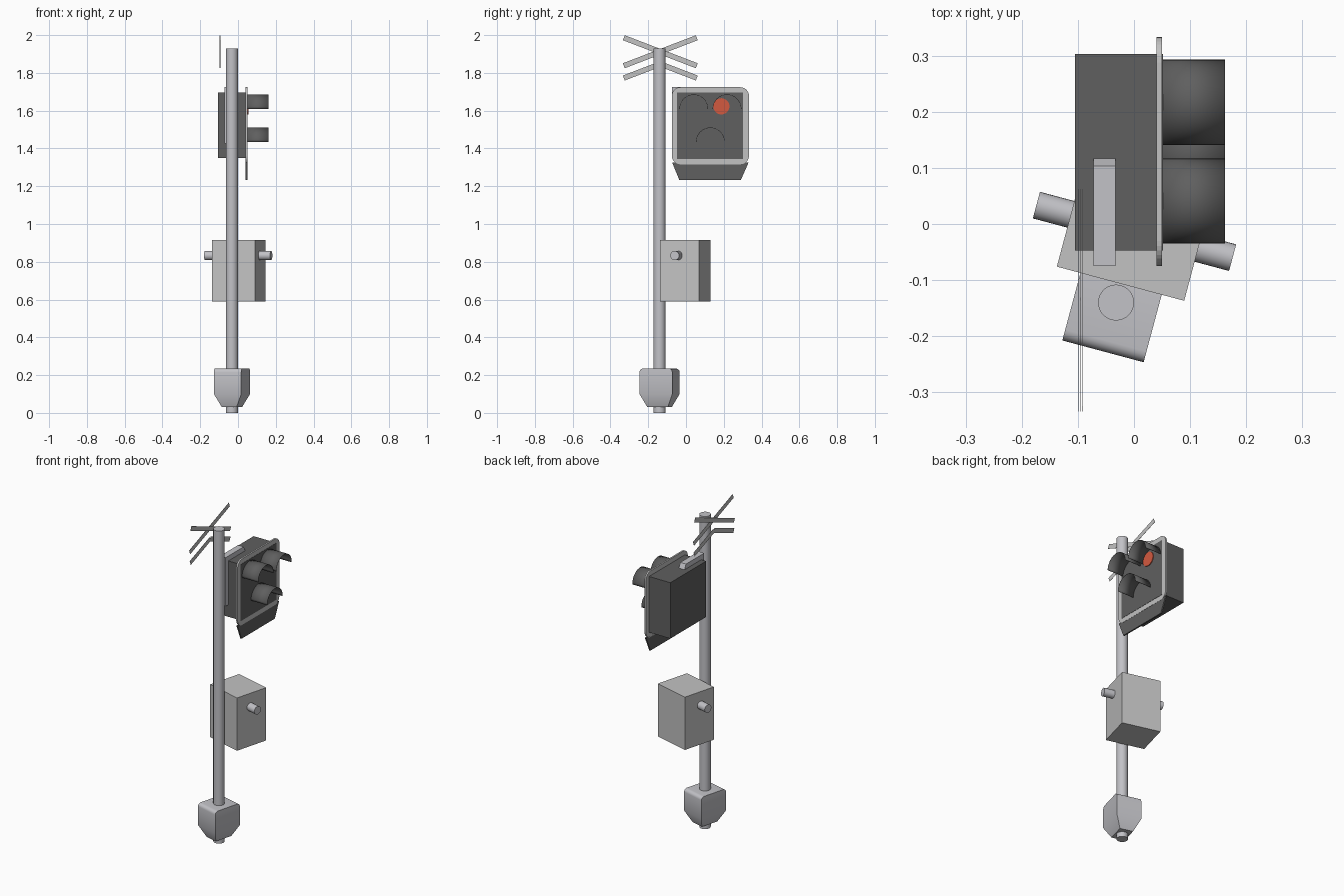
import bpy, bmesh, math
from mathutils import Matrix, Vector

if "Cube" in bpy.data.objects:
    bpy.data.objects.remove(bpy.data.objects["Cube"])


def material(name, col):
    m = bpy.data.materials.new(name)
    m.diffuse_color = (*col, 1)
    m.use_nodes = True
    m.node_tree.nodes["Principled BSDF"].inputs["Base Color"].default_value = m.diffuse_color
    return m


STEEL = material("steel grey", (0.54, 0.54, 0.57))
GREY = material("light grey", (0.54, 0.54, 0.54))
DARK = material("dark grey", (0.115, 0.115, 0.115))
RED = material("signal red", (0.65, 0.10, 0.05))
TURN = Matrix.Rotation(math.radians(-15), 4, 'Z')


def finish(name, bm, mat, smooth=False, normals=True):
    if normals:
        bmesh.ops.recalc_face_normals(bm, faces=bm.faces)
    me = bpy.data.meshes.new(name)
    bm.to_mesh(me)
    bm.free()
    me.materials.append(mat)
    ob = bpy.data.objects.new(name, me)
    bpy.context.collection.objects.link(ob)
    if smooth:
        bpy.context.view_layer.objects.active = ob
        ob.select_set(True)
        bpy.ops.object.shade_smooth_by_angle(angle=math.radians(35))
        ob.select_set(False)
    return ob


def box(name, lo, hi, mat, matrix=Matrix()):
    bm = bmesh.new()
    lo, hi = Vector(lo), Vector(hi)
    size = hi - lo
    bmesh.ops.create_cube(bm, size=1, matrix=matrix @ Matrix.Translation((lo + hi) / 2)
                          @ Matrix.Diagonal((*size, 1)))
    return finish(name, bm, mat)


def rod(name, a, b, r, mat, seg=32):
    a, b = Vector(a), Vector(b)
    d = b - a
    bm = bmesh.new()
    bmesh.ops.create_cone(bm, cap_ends=True, segments=seg, radius1=r, radius2=r, depth=d.length,
                          matrix=Matrix.Translation((a + b) / 2) @ d.to_track_quat('Z', 'Y').to_matrix().to_4x4())
    return finish(name, bm, mat, True)


def plate(name, pts, x0, x1, mat):
    """Extrude a (y, z) outline along x; flat sheet if x0 == x1."""
    bm = bmesh.new()
    f = bm.faces.new([bm.verts.new((x0, y, z)) for y, z in pts])
    if x1 != x0:
        ext = bmesh.ops.extrude_face_region(bm, geom=[f])["geom"]
        bmesh.ops.translate(bm, vec=(x1 - x0, 0, 0),
                            verts=[g for g in ext if isinstance(g, bmesh.types.BMVert)])
    return finish(name, bm, mat)


def rounded(cy, cz, h, r, n=8):
    pts = []
    for k, (sy, sz) in enumerate([(1, 1), (-1, 1), (-1, -1), (1, -1)]):
        for i in range(n + 1):
            a = math.pi / 2 * (k + i / n)
            pts.append((cy + sy * (h - r) + r * math.cos(a), cz + sz * (h - r) + r * math.sin(a)))
    return pts


# Pole
PX, PY = -0.032, -0.14
rod("pole", (PX, PY, 0), (PX, PY, 1.93), 0.032, STEEL)

# Tapered base block, turned, with rounded front and back top edges
bm = bmesh.new()
rings = []
for z, w, d in [(0.03, 0.04, 0.056), (0.1, 0.075, 0.09), (0.235, 0.075, 0.09)]:
    rings.append([bm.verts.new((sx * w, sy * d, z)) for sx, sy in [(-1, -1), (1, -1), (1, 1), (-1, 1)]])
for a, b in zip(rings, rings[1:]):
    for i in range(4):
        bm.faces.new([a[i], a[(i + 1) % 4], b[(i + 1) % 4], b[i]])
bm.faces.new(rings[0][::-1])
bm.faces.new(rings[2])
top = rings[2]
edges = [bm.edges.get((top[0], top[1])), bm.edges.get((top[2], top[3]))]
bmesh.ops.bevel(bm, geom=edges, offset=0.02, segments=5, profile=0.5, affect='EDGES')
bmesh.ops.transform(bm, matrix=Matrix.Translation((PX, PY, 0)) @ TURN, verts=bm.verts)
finish("base_block", bm, STEEL, True)

# Equipment box with a side stub on each side
M = Matrix.Translation((0.0035, -0.0035, 0)) @ TURN
box("equipment_box", (-0.1175, -0.1065, 0.59), (0.1175, 0.1065, 0.916), GREY, M)
for s in (-1, 1):
    rod("box_stub", M @ Vector((s * 0.11, -0.01, 0.833)), M @ Vector((s * 0.181, -0.01, 0.833)), 0.0245, STEEL, 24)

# Signal head: housing, light frame, dark face panel and skirt
box("signal_housing", (-0.105, -0.047, 1.35), (0.04, 0.303, 1.695), DARK)
plate("signal_frame", rounded(0.129, 1.52, 0.204, 0.045), 0.04, 0.05, GREY)
box("signal_face", (0.049, -0.047, 1.345), (0.0515, 0.303, 1.695), DARK)
plate("signal_skirt", [(-0.073, 1.325), (-0.035, 1.232), (0.29, 1.232), (0.331, 1.325)], 0.04, 0.049, DARK)

# Lens
rod("red_lens", (0.05, 0.187, 1.623), (0.056, 0.187, 1.623), 0.043, RED)

# Half-round hoods
for y, z in [(0.041, 1.61), (0.217, 1.61), (0.129, 1.435)]:
    bm = bmesh.new()
    rows = []
    for i in range(21):
        a = math.pi * i / 20
        p = (y + 0.076 * math.cos(a), z + 0.076 * math.sin(a))
        rows.append([bm.verts.new((x, *p)) for x in (0.05, 0.162)])
    for a, b in zip(rows, rows[1:]):
        bm.faces.new([a[0], a[1], b[1], b[0]])
    hood = finish("lamp_hood", bm, DARK, True)
    sol = hood.modifiers.new("thickness", 'SOLIDIFY')
    sol.thickness = 0.002

# Angled bracket over the top and side of the housing
plate("head_bracket", [(-0.075, 1.425), (-0.047, 1.425), (-0.047, 1.695), (0.117, 1.695),
                       (0.103, 1.725), (-0.075, 1.725)], -0.072, -0.033, STEEL)

# Crossed boards and the chevron beneath: thin flat sheets
T = math.radians(21)


def board(name, z, slope, t0, t1, x):
    c, s = math.cos(T * slope), math.sin(T * slope)
    pts = [(PY + 0.004 + t * c - w * s, z + t * s + w * c)
           for t, w in [(t0, -0.014), (t1, -0.014), (t1, 0.014), (t0, 0.014)]]
    plate(name, pts, x, x + 0.001, GREY)


for s, x in ((1, -0.1), (-1, -0.092)):
    board("cross_board", 1.912, s, -0.207, 0.207, x)
board("chevron_left", 1.847, 1, -0.207, 0, -0.096)
board("chevron_right", 1.847, -1, 0, 0.207, -0.096)
